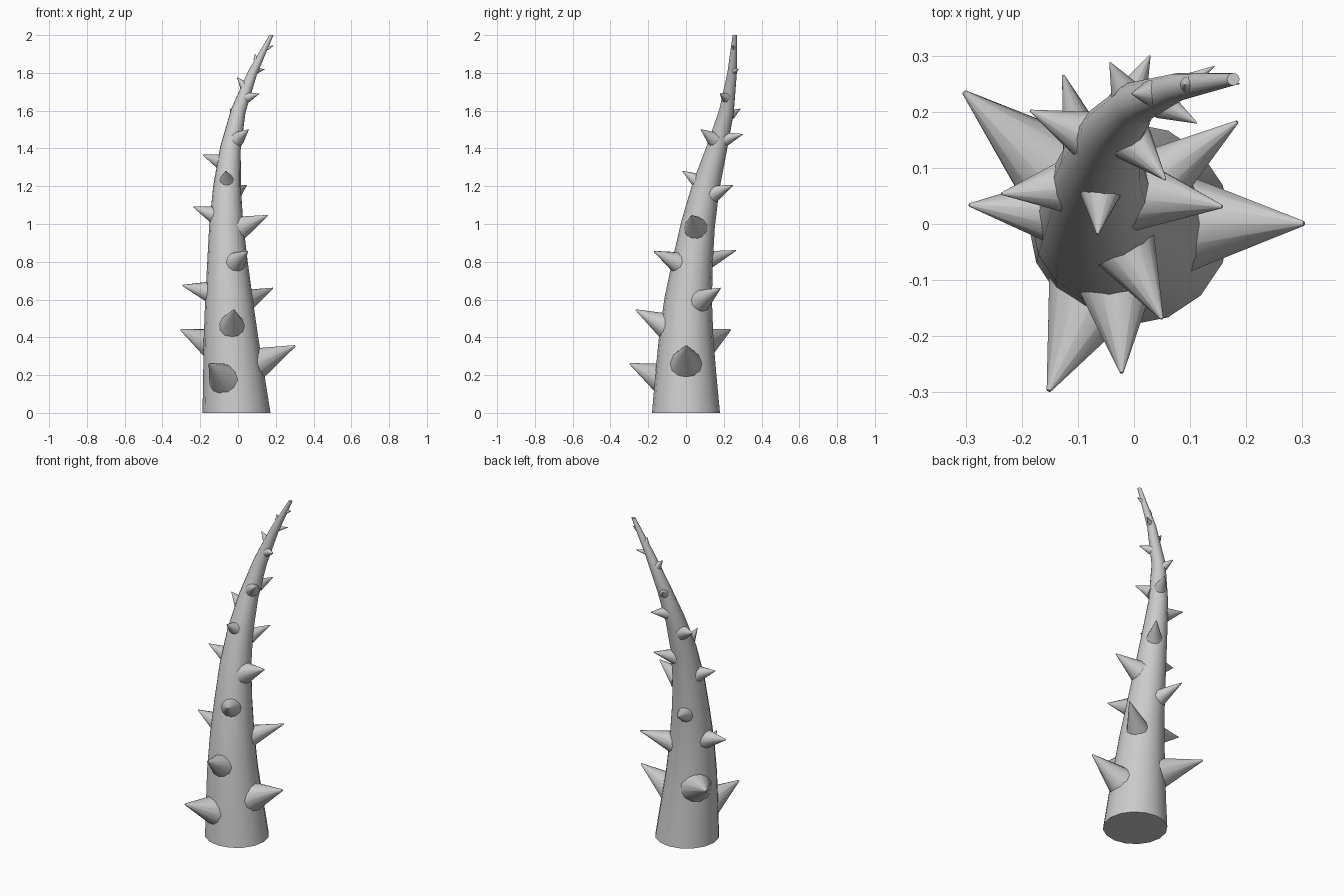
import bpy, bmesh
from mathutils import Vector

if "Cube" in bpy.data.objects:
    bpy.data.objects.remove(bpy.data.objects["Cube"])

# Stem rings: x, y, z, radius
RINGS = [(-.008, 0, 0, .18), (-.023, -.001, .2, .162), (-.038, .001, .4, .144),
         (-.048, .012, .6, .126), (-.056, .035, .8, .107), (-.062, .064, 1.0, .09),
         (-.058, .106, 1.2, .073), (-.04, .163, 1.4, .055), (.002, .215, 1.6, .039),
         (.077, .244, 1.8, .025), (.177, .258, 2.0, .011)]


def stem_at(z):
    for a, b in zip(RINGS, RINGS[1:]):
        if z <= b[2]:
            p = Vector(a).lerp(Vector(b), (z - a[2]) / (b[2] - a[2]))
            return p.xyz, p.w
    return Vector(RINGS[-1][:3]), RINGS[-1][3]


def finish(bm, name):
    bmesh.ops.recalc_face_normals(bm, faces=bm.faces)
    mesh = bpy.data.meshes.new(name)
    bm.to_mesh(mesh)
    bm.free()
    ob = bpy.data.objects.new(name, mesh)
    bpy.context.collection.objects.link(ob)
    bpy.ops.object.select_all(action='DESELECT')
    ob.select_set(True)
    bpy.context.view_layer.objects.active = ob
    bpy.ops.object.shade_smooth_by_angle(angle=0.7)


def loft(name, rings, sides):
    """Skin circles given as (centre, axis direction, radius)."""
    bm = bmesh.new()
    loops = []
    for c, d, r in rings:
        m = Vector((0, 0, 1)).rotation_difference(d).to_matrix().to_4x4()
        m.translation = c
        loops.append(bmesh.ops.create_circle(bm, segments=sides, radius=r, matrix=m)["verts"])
    for a, b in zip(loops, loops[1:]):
        for i in range(sides):
            j = (i + 1) % sides
            bm.faces.new((a[i], a[j], b[j], b[i]))
    bm.faces.new(loops[0])
    bm.faces.new(loops[-1])
    finish(bm, name)


# Curved tapering stem with flat ends
stem = []
for i, (x, y, z, r) in enumerate(RINGS):
    d = Vector(RINGS[min(i + 1, len(RINGS) - 1)][:3]) - Vector(RINGS[max(i - 1, 0)][:3])
    if i in (0, len(RINGS) - 1):
        d = Vector((0, 0, 1))
    stem.append((Vector((x, y, z)), d.normalized(), r))
loft("stem", stem, 16)

# Thorns: tip x, y, z, base height, base radius
THORNS = [(-.152, -.297, .26, .18, .082), (.303, .001, .355, .26, .082),
          (-.303, .235, .44, .36, .085), (-.022, -.265, .545, .46, .067),
          (.184, .182, .66, .59, .06), (-.294, .034, .675, .64, .056),
          (.05, -.169, .855, .795, .056), (-.126, .265, .86, .81, .046),
          (.157, .031, 1.045, .98, .06), (-.236, .054, 1.09, 1.05, .044),
          (-.065, -.018, 1.28, 1.23, .037), (.045, .248, 1.205, 1.16, .042),
          (-.185, .202, 1.365, 1.33, .04), (.056, .079, 1.5, 1.45, .037),
          (.028, .3, 1.475, 1.45, .034), (-.043, .288, 1.61, 1.58, .025),
          (.112, .18, 1.69, 1.67, .025), (-.004, .232, 1.775, 1.735, .022),
          (.143, .281, 1.82, 1.81, .014), (.09, .248, 1.9, 1.87, .014),
          (.189, .25, 1.945, 1.93, .01)]
for n, (x, y, z, zb, r) in enumerate(THORNS, 1):
    tip = Vector((x, y, z))
    axis, stem_r = stem_at(zb)
    out = Vector((x - axis.x, y - axis.y, 0)).normalized()
    base = axis + out * stem_r * .78
    d = (tip - base).normalized()
    loft(f"thorn_{n}", [(base, d, r * 1.06), (tip, d, r * .05)], 12)
